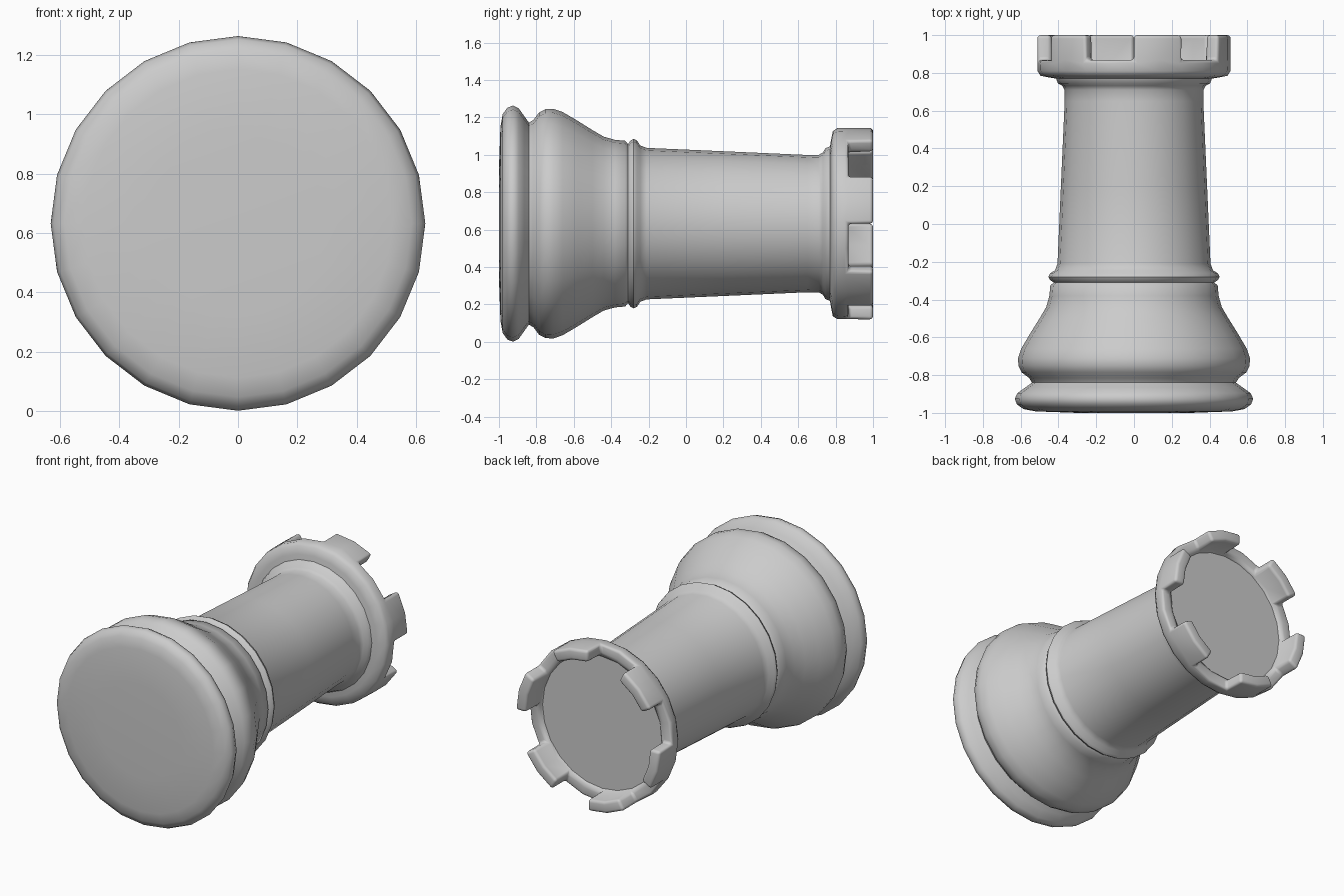
import bpy, bmesh
from math import cos, sin, pi, radians

if "Cube" in bpy.data.objects:
    bpy.data.objects.remove(bpy.data.objects["Cube"])

SIDES = 24
AXIS_Z = 0.632

# lathe profile as (y, radius), from the foot to the sunken crown floor
PROFILE = [
    (-1.0, 0.30), (-0.992, 0.52), (-0.98, 0.585), (-0.955, 0.62), (-0.925, 0.631),
    (-0.895, 0.617), (-0.865, 0.575), (-0.84, 0.54), (-0.815, 0.555), (-0.785, 0.595),
    (-0.75, 0.612), (-0.71, 0.614), (-0.66, 0.597), (-0.58, 0.55), (-0.5, 0.5),
    (-0.44, 0.465), (-0.38, 0.448), (-0.325, 0.443), (-0.31, 0.425), (-0.297, 0.444),
    (-0.28, 0.453), (-0.262, 0.445), (-0.245, 0.418), (-0.21, 0.405), (0.2, 0.387),
    (0.65, 0.367), (0.71, 0.368), (0.732, 0.38), (0.745, 0.403), (0.77, 0.413),
    (0.775, 0.445), (0.785, 0.495), (0.81, 0.511), (0.868, 0.514),
    (0.868, 0.44), (0.85, 0.425),
]
RIM = 33            # profile step forming the flat crown rim


def ring(bm, y, r):
    return [bm.verts.new((r * cos(2 * pi * i / SIDES), y,
                          AXIS_Z + r * sin(2 * pi * i / SIDES))) for i in range(SIDES)]


bm = bmesh.new()

# turned body
rings = [ring(bm, y, r) for y, r in PROFILE]
rim_faces = []
for k in range(len(rings) - 1):
    a, b = rings[k], rings[k + 1]
    for i in range(SIDES):
        j = (i + 1) % SIDES
        f = bm.faces.new((a[i], a[j], b[j], b[i]))
        if k == RIM and i % 4 < 2:
            rim_faces.append(f)
bm.faces.new(rings[0])
bm.faces.new(rings[-1])
bmesh.ops.recalc_face_normals(bm, faces=bm.faces)

# six battlements raised from alternate pairs of rim faces
out = bmesh.ops.extrude_face_region(bm, geom=rim_faces)
top = [g for g in out["geom"] if isinstance(g, bmesh.types.BMVert)]
bmesh.ops.delete(bm, geom=[f for f in rim_faces if f.is_valid], context="FACES_ONLY")
bmesh.ops.translate(bm, verts=top, vec=(0, 0.132, 0))
bmesh.ops.recalc_face_normals(bm, faces=bm.faces)

# rounded battlement edges
bm.normal_update()
sharp = [e for e in bm.edges
         if all(v.co.y > 0.86 for v in e.verts)
         and len(e.link_faces) == 2 and e.calc_face_angle() > 0.7]
bmesh.ops.bevel(bm, geom=sharp, offset=0.018, segments=3, profile=0.5,
                affect="EDGES", clamp_overlap=True)

mesh = bpy.data.meshes.new("castle_tower_piece")
bm.to_mesh(mesh)
bm.free()
piece = bpy.data.objects.new("castle_tower_piece", mesh)
bpy.context.collection.objects.link(piece)
bpy.context.view_layer.objects.active = piece
piece.select_set(True)
bpy.ops.object.shade_smooth_by_angle(angle=radians(50))
